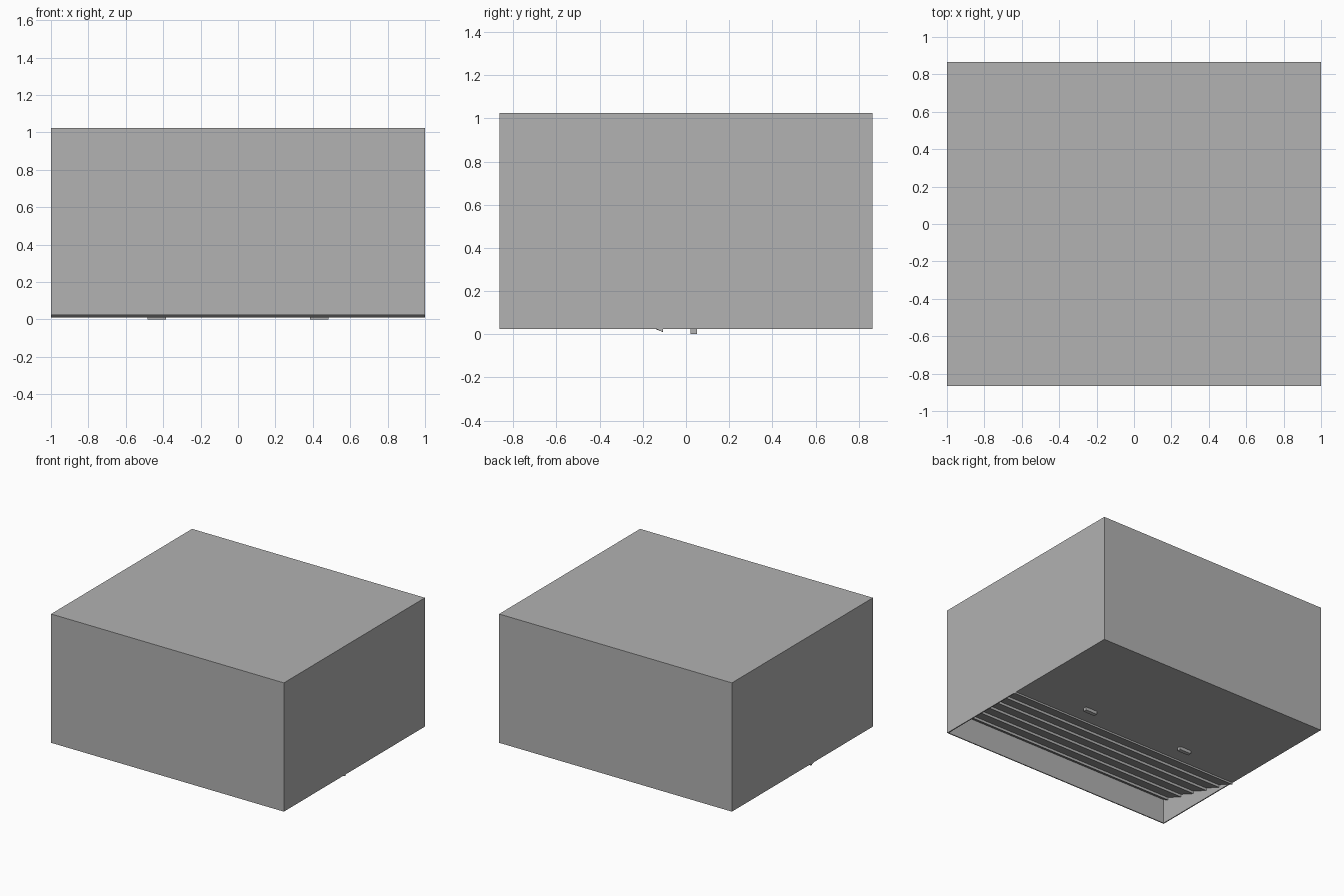
import bpy
import bmesh

# Remove the default cube
old = bpy.data.objects.get("Cube")
if old:
    bpy.data.objects.remove(old, do_unlink=True)

# Single grey material
grey = bpy.data.materials.new("plain_grey")
grey.use_nodes = True
COLOUR = (0.445, 0.445, 0.445, 1)
grey.diffuse_color = COLOUR
grey.node_tree.nodes["Principled BSDF"].inputs["Base Color"].default_value = COLOUR

HALF_X, HALF_Y, BOTTOM, TOP = 1.0, 0.865, 0.024, 1.024
WALL = 0.008


def extrude_profile(name, points, x0, x1):
    """Extrude a (y, z) outline along x into a closed solid."""
    bm = bmesh.new()
    face = bm.faces.new([bm.verts.new((x0, y, z)) for y, z in points])
    result = bmesh.ops.extrude_face_region(bm, geom=[face])
    moved = [g for g in result["geom"] if isinstance(g, bmesh.types.BMVert)]
    bmesh.ops.translate(bm, verts=moved, vec=(x1 - x0, 0, 0))
    bmesh.ops.recalc_face_normals(bm, faces=bm.faces)
    mesh = bpy.data.meshes.new(name)
    bm.to_mesh(mesh)
    bm.free()
    mesh.materials.append(grey)
    obj = bpy.data.objects.new(name, mesh)
    bpy.context.collection.objects.link(obj)
    return obj


def box_outline(y0, y1, z0, z1):
    return [(y0, z0), (y1, z0), (y1, z1), (y0, z1)]


# Main body: flat rear underside, then lapped boards climbing to the front panel
LIPS, FIRST_Y, PITCH, RISE, LAP = 6, -0.107, 0.14, 0.036, 0.02
inner_front = -HALF_Y + WALL
outline = [(-HALF_Y, TOP), (HALF_Y, TOP), (HALF_Y, BOTTOM), (FIRST_Y, BOTTOM)]
for i in range(LIPS):
    y = FIRST_Y - i * PITCH
    z = 0.01 + i * RISE
    outline.append((y, z))
    if i < LIPS - 1:
        outline.append((y - PITCH, z + RISE + LAP))
outline += [(inner_front, 0.215), (inner_front, BOTTOM), (-HALF_Y, BOTTOM)]
extrude_profile("body", outline, -HALF_X + WALL, HALF_X - WALL)

# Thin side panels closing the ends, with the first lip carried across them
for side, name in ((-1, "right_panel"), (1, "left_panel")):
    ends = sorted((side * HALF_X, side * (HALF_X - WALL)))
    extrude_profile(name, box_outline(-HALF_Y, HALF_Y, BOTTOM, TOP), *ends)
    extrude_profile(name + "_lip",
                    [(FIRST_Y, BOTTOM), (FIRST_Y, 0.01), (FIRST_Y - 0.03, BOTTOM)], *ends)

# Small flat feet under the body
for x, name in ((-0.434, "right_foot"), (0.434, "left_foot")):
    extrude_profile(name, box_outline(0.02, 0.05, 0, BOTTOM), x - 0.05, x + 0.05)
